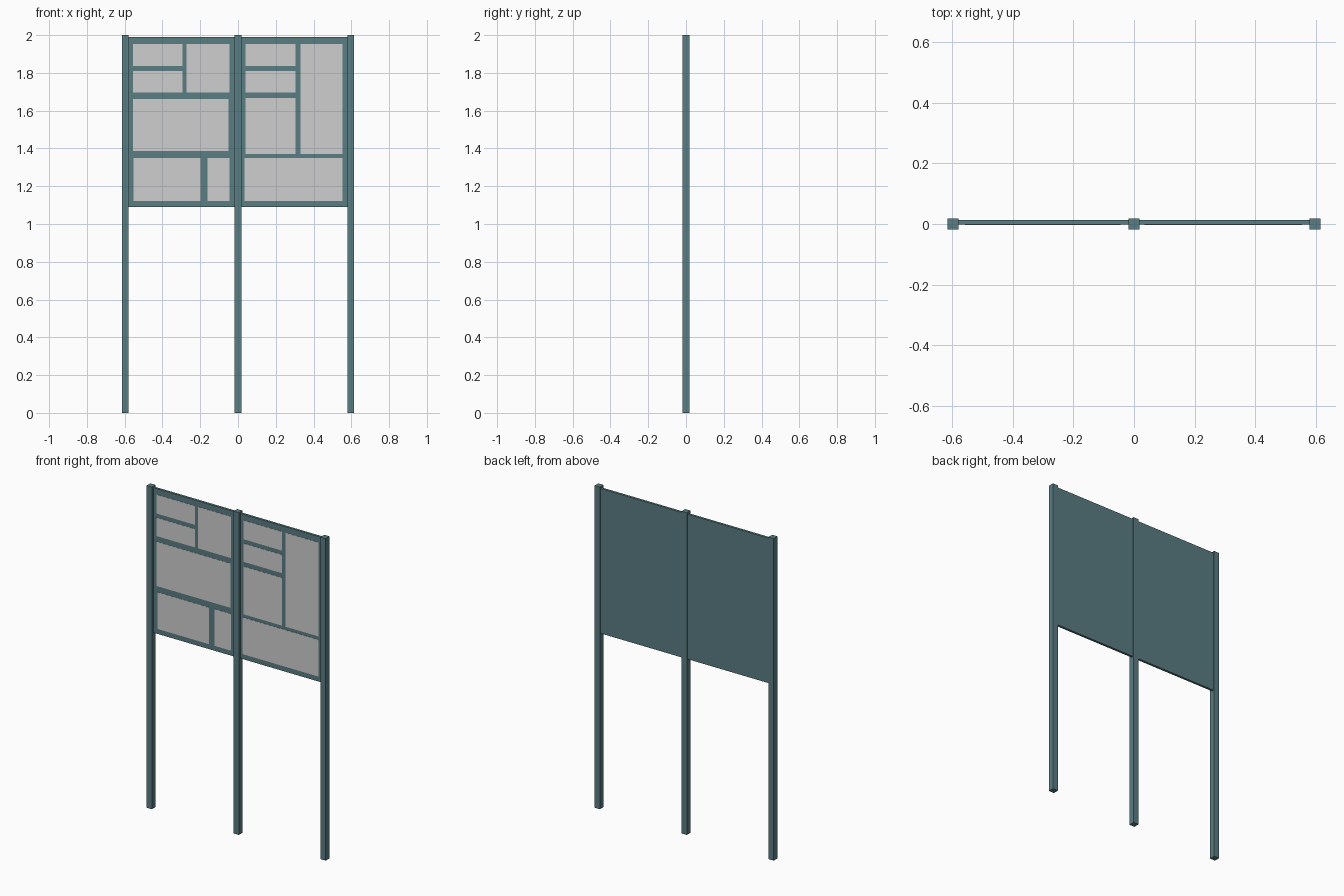
import bpy

if "Cube" in bpy.data.objects:
    bpy.data.objects.remove(bpy.data.objects["Cube"])


def material(name, rgb):
    m = bpy.data.materials.new(name)
    m.diffuse_color = (*rgb, 1.0)
    m.use_nodes = True
    m.node_tree.nodes["Principled BSDF"].inputs["Base Color"].default_value = m.diffuse_color
    return m


TEAL = material("slate_teal", (0.102, 0.205, 0.226))
GREY = material("light_grey", (0.62, 0.62, 0.62))


def box(name, x, y, z, mat):
    """Box from (min, max) ranges on each axis."""
    bpy.ops.mesh.primitive_cube_add(
        size=1, location=[(a + b) / 2 for a, b in (x, y, z)])
    o = bpy.context.object
    o.name = name
    o.scale = [b - a for a, b in (x, y, z)]
    bpy.ops.object.transform_apply(location=False, rotation=False, scale=True)
    o.data.materials.append(mat)
    return o


HALF = 0.018       # half width of a post
POST_X = 0.597     # outer post centre
FRONT = -0.002     # front face of the boards

# Three square posts
for name, x in (("left", -POST_X), ("middle", 0), ("right", POST_X)):
    box(name + "_post", (x - HALF, x + HALF), (-HALF, HALF), (0, 2), TEAL)

# Two thin boards between the posts
for name, x0, x1 in (("left", -POST_X + HALF, -HALF),
                     ("right", HALF, POST_X - HALF)):
    box(name + "_board", (x0, x1), (FRONT, 0.013), (1.09, 1.99), TEAL)

# Pale notice sheets on the front: x0, x1, z0, z1
sheets = [
    (-0.557, -0.293, 1.836, 1.953),
    (-0.557, -0.293, 1.696, 1.810),
    (-0.272, -0.045, 1.696, 1.953),
    (-0.557, -0.050, 1.386, 1.661),
    (-0.552, -0.198, 1.121, 1.349),
    (-0.161, -0.045, 1.121, 1.349),
    (0.040, 0.304, 1.836, 1.953),
    (0.040, 0.304, 1.696, 1.810),
    (0.040, 0.304, 1.370, 1.667),
    (0.330, 0.554, 1.370, 1.953),
    (0.034, 0.554, 1.121, 1.349),
]
for i, (x0, x1, z0, z1) in enumerate(sheets, 1):
    box(f"notice_sheet_{i}", (x0, x1), (FRONT - 0.001, FRONT + 0.001),
        (z0, z1), GREY)
